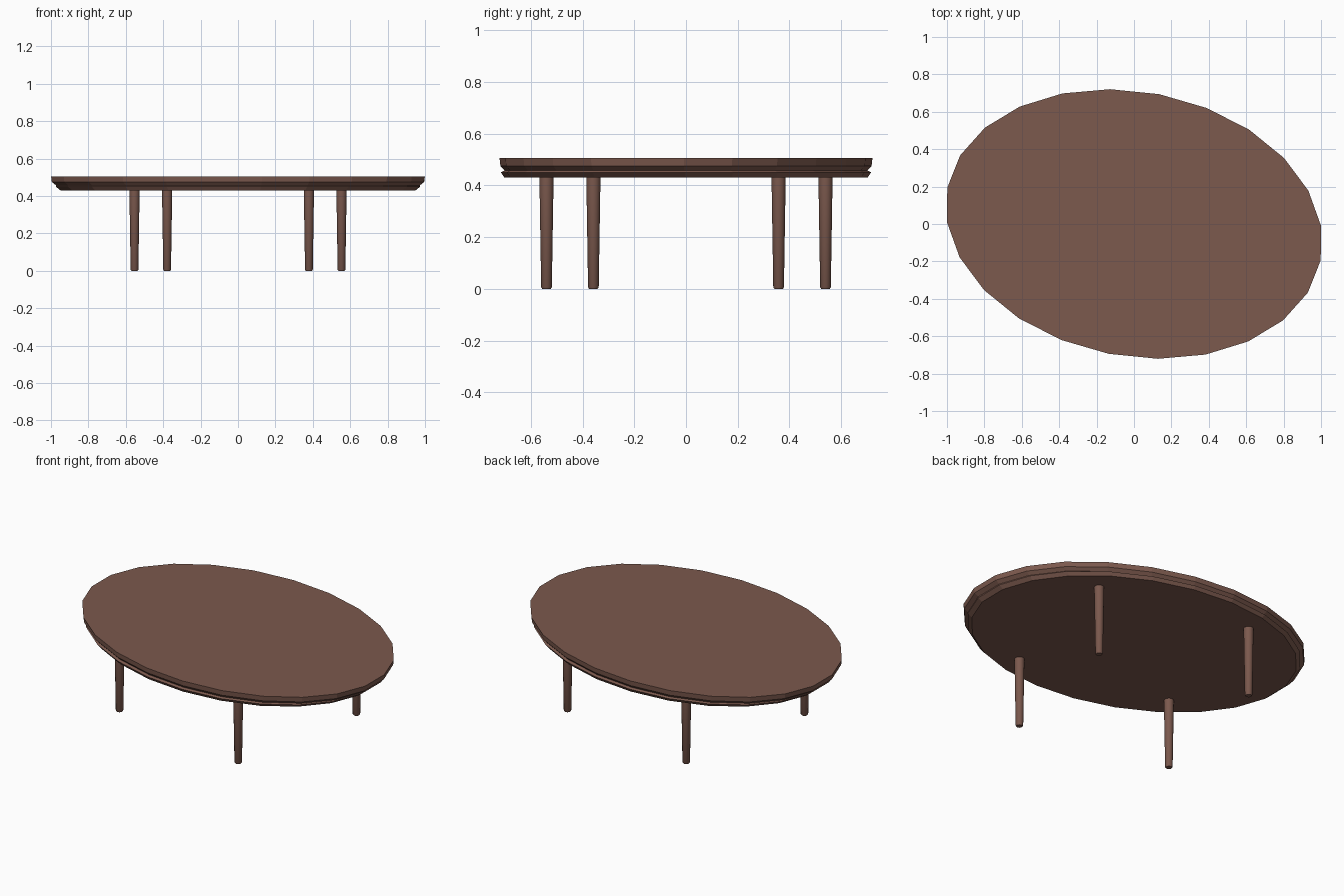
import bpy, bmesh, math
from mathutils import Matrix

if "Cube" in bpy.data.objects:
    bpy.data.objects.remove(bpy.data.objects["Cube"], do_unlink=True)

wood = bpy.data.materials.new("brown_wood")
wood.use_nodes = True
color = (0.2, 0.1, 0.075, 1)
wood.diffuse_color = color
wood.node_tree.nodes["Principled BSDF"].inputs["Base Color"].default_value = color

TURN = Matrix.Rotation(math.radians(-11), 4, "Z")


def loft(name, rings, sides, location=(0, 0, 0), smooth=False):
    """Closed solid through elliptical rings given as (x radius, y radius, z)."""
    bm = bmesh.new()
    loops = []
    for rx, ry, z in rings:
        angles = [math.tau * i / sides for i in range(sides)]
        loops.append([bm.verts.new((rx * math.cos(a), ry * math.sin(a), z)) for a in angles])
    for low, high in zip(loops, loops[1:]):
        for i in range(sides):
            j = (i + 1) % sides
            bm.faces.new((low[i], low[j], high[j], high[i]))
    bm.faces.new(loops[0][::-1])
    bm.faces.new(loops[-1])
    mesh = bpy.data.meshes.new(name)
    bm.to_mesh(mesh)
    bm.free()
    mesh.materials.append(wood)
    obj = bpy.data.objects.new(name, mesh)
    bpy.context.collection.objects.link(obj)
    obj.matrix_world = TURN @ Matrix.Translation(location)
    if smooth:
        bpy.ops.object.select_all(action="DESELECT")
        obj.select_set(True)
        bpy.context.view_layer.objects.active = obj
        bpy.ops.object.shade_smooth_by_angle(angle=math.radians(40))
    return obj


# Oval top with a shallow groove around its rim
loft("table_top", [
    (0.965, 0.69, 0.43),
    (0.99, 0.703, 0.45),
    (0.99, 0.688, 0.457),
    (1.013, 0.704, 0.475),
    (1.017, 0.707, 0.505),
], 24)

# Four tapered legs with softened feet
for side, x in (("left", 0.475), ("right", -0.475)):
    for end, y in (("front", -0.457), ("back", 0.457)):
        loft(f"{end}_{side}_leg", [
            (0.017, 0.017, 0.0),
            (0.021, 0.021, 0.006),
            (0.028, 0.028, 0.435),
        ], 16, (x, y, 0), smooth=True)
